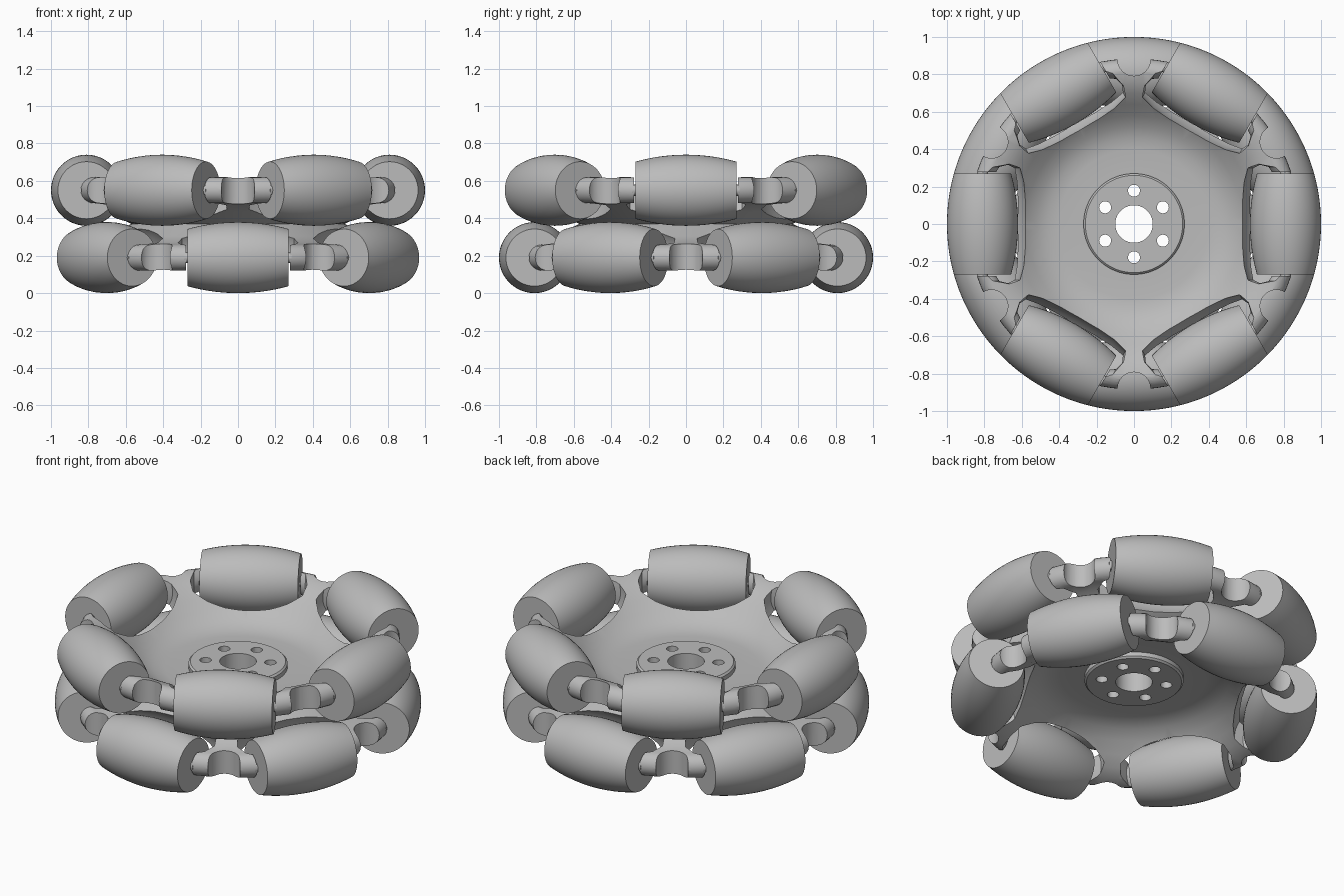
import bpy, bmesh, math
from mathutils import Matrix, Vector

if "Cube" in bpy.data.objects:
    bpy.data.objects.remove(bpy.data.objects["Cube"], do_unlink=True)

MID = 0.37           # height of the hub's mirror plane
RING = 0.81          # distance of roller axes from the centre
ROWS = {"upper": (0.55, 0), "lower": (0.19, 30)}   # height, first roller angle

grey = bpy.data.materials.new("light_grey")
grey.use_nodes = True
grey.diffuse_color = (0.5, 0.5, 0.5, 1)
grey.node_tree.nodes["Principled BSDF"].inputs["Base Color"].default_value = (0.5, 0.5, 0.5, 1)


def lathe(bm, profile, steps, matrix=Matrix()):
    """Spin a closed (radius, z) outline around z, then place it."""
    part = bmesh.new()
    verts = [part.verts.new((r, 0, z)) for r, z in profile]
    edges = [part.edges.new((a, b)) for a, b in zip(verts, verts[1:] + verts[:1])
             if a.co.x > 1e-5 or b.co.x > 1e-5]
    bmesh.ops.spin(part, geom=verts + edges, cent=(0, 0, 0), axis=(0, 0, 1),
                   angle=math.tau, steps=steps, use_merge=False)
    bmesh.ops.remove_doubles(part, verts=part.verts, dist=1e-5)
    bmesh.ops.recalc_face_normals(part, faces=part.faces)
    bmesh.ops.transform(part, matrix=matrix, verts=part.verts)
    mesh = bpy.data.meshes.new("temp")
    part.to_mesh(mesh)
    part.free()
    bm.from_mesh(mesh)
    bpy.data.meshes.remove(mesh)


def make_object(name, bm):
    mesh = bpy.data.meshes.new(name)
    bm.to_mesh(mesh)
    bm.free()
    mesh.materials.append(grey)
    ob = bpy.data.objects.new(name, mesh)
    bpy.context.collection.objects.link(ob)
    return ob


def activate(ob):
    bpy.ops.object.select_all(action="DESELECT")
    ob.select_set(True)
    bpy.context.view_layer.objects.active = ob


def smooth(ob):
    activate(ob)
    bpy.ops.object.shade_smooth_by_angle(angle=math.radians(32))


def around(angle, radius, z):
    return Matrix.Rotation(math.radians(angle), 4, "Z") @ Matrix.Translation((radius, 0, z))


def rod(radius, half):
    return [(0, -half), (radius, -half), (radius, half), (0, half)]


def mirrored(half):
    """Complete an outline by reflecting it in z = 0."""
    return half + [(r, -z) for r, z in reversed(half) if z > 1e-6]


LIE = Matrix.Rotation(math.pi / 2, 4, "X")   # turns z axis to the tangent direction

# Hub: central boss, dished web and two flaring flanges ending in round rims
rim = [(0.815 + 0.07 * math.cos(a), 0.18 + 0.07 * math.sin(a))
       for a in (math.radians(90 - 15 * i) for i in range(13))]
upper = [(0.1, 0.065), (0.26, 0.065), (0.27, 0.055), (0.27, 0.03), (0.4, 0.03),
         (0.46, 0.037), (0.52, 0.06), (0.58, 0.10), (0.64, 0.155), (0.7, 0.205),
         (0.76, 0.238)] + rim + [(0.75, 0.1), (0.68, 0.065), (0.61, 0.02), (0.57, 0)]
bm = bmesh.new()
lathe(bm, mirrored(upper), 96, Matrix.Translation((0, 0, MID)))
hub = make_object("hub", bm)

# Cutters: roller pockets, rim notches and bolt holes
pocket = [(0, 0.277), (0.072, 0.277), (0.09, 0.305), (0.15, 0.32), (0.2, 0.3),
          (0.225, 0.22), (0.24, 0.12), (0.245, 0)]
pocket = pocket + [(r, -z) for r, z in reversed(pocket[:-1])]
cutters = []
notches = bmesh.new()
for row, (z, start) in ROWS.items():
    bm = bmesh.new()
    for k in range(6):
        angle = start + 60 * k
        lathe(bm, pocket, 48, around(angle, RING, z) @ LIE)
        lathe(notches, rod(0.088, 0.15), 32, around(angle + 30, 0.88, z))
    cutters.append(make_object(row + "_pocket_cutter", bm))
cutters.append(make_object("notch_cutter", notches))
bm = bmesh.new()
for k in range(6):
    lathe(bm, rod(0.032, 0.2), 20, around(30 + 60 * k, 0.178, MID))
cutters.append(make_object("bolt_hole_cutter", bm))

activate(hub)
for cutter in cutters:
    cutter.hide_render = True
    mod = hub.modifiers.new(cutter.name, "BOOLEAN")
    mod.operation = "DIFFERENCE"
    mod.solver = "EXACT"
    mod.object = cutter
    bpy.ops.object.modifier_apply(modifier=mod.name)
for cutter in cutters:
    bpy.data.objects.remove(cutter, do_unlink=True)
smooth(hub)

# Barrel rollers: their outer edge follows the wheel's unit circle
HALF = 0.27
barrel = [(math.sqrt(1 - t * t) - RING, t)
          for t in (HALF * (i / 8 - 1) for i in range(17))]
barrel = [(0, -HALF)] + barrel + [(0, HALF)]
for row, (z, start) in ROWS.items():
    for k in range(6):
        bm = bmesh.new()
        place = around(start + 60 * k, RING, z) @ LIE
        lathe(bm, barrel, 48, place)
        lathe(bm, rod(0.03, 0.285), 16, place)   # axle pin
        smooth(make_object(f"{row}_roller_{k + 1}", bm))
